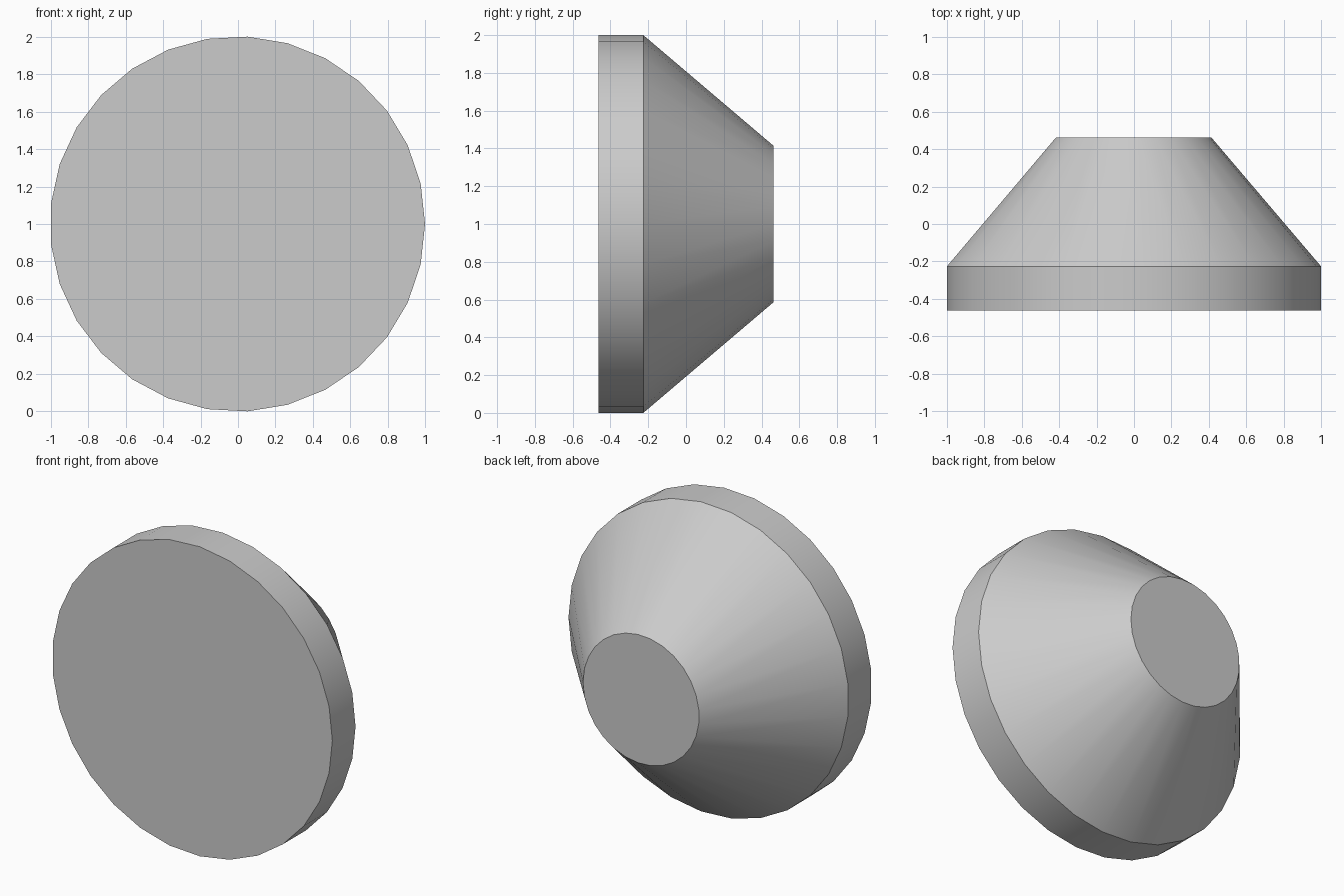
import bpy, bmesh
from math import cos, sin, pi, radians

if "Cube" in bpy.data.objects:
    bpy.data.objects.remove(bpy.data.objects["Cube"])

SIDES = 29
R = 1 / sin(pi / 2 - pi / (2 * SIDES))      # gives a total height of 2
CX = -R * (1 - cos(pi / SIDES)) / 2         # centres the odd-sided outline on x

# (y, radius) profile: front rim, back of rim, end of taper
PROFILE = [(-0.463, R), (-0.226, R), (0.463, 0.415)]

bm = bmesh.new()
rings = [[bm.verts.new((CX * r / R + 0, y, 1 + r * sin(2 * pi * i / SIDES)))
          for i in range(SIDES)] for y, r in PROFILE]
for ring, (y, r) in zip(rings, PROFILE):
    for i, v in enumerate(ring):
        v.co.x = CX + r * cos(2 * pi * i / SIDES)

# Side walls
for a, b in zip(rings, rings[1:]):
    for i in range(SIDES):
        j = (i + 1) % SIDES
        bm.faces.new((a[i], a[j], b[j], b[i]))

# Flat end caps
bm.faces.new(rings[0])
bm.faces.new(rings[-1])
bmesh.ops.recalc_face_normals(bm, faces=bm.faces)

mesh = bpy.data.meshes.new("tapered_disc")
bm.to_mesh(mesh)
bm.free()
obj = bpy.data.objects.new("tapered_disc", mesh)
bpy.context.collection.objects.link(obj)

# Smooth around, crisp at rim and caps
bpy.context.view_layer.objects.active = obj
obj.select_set(True)
bpy.ops.object.shade_smooth_by_angle(angle=radians(30))
